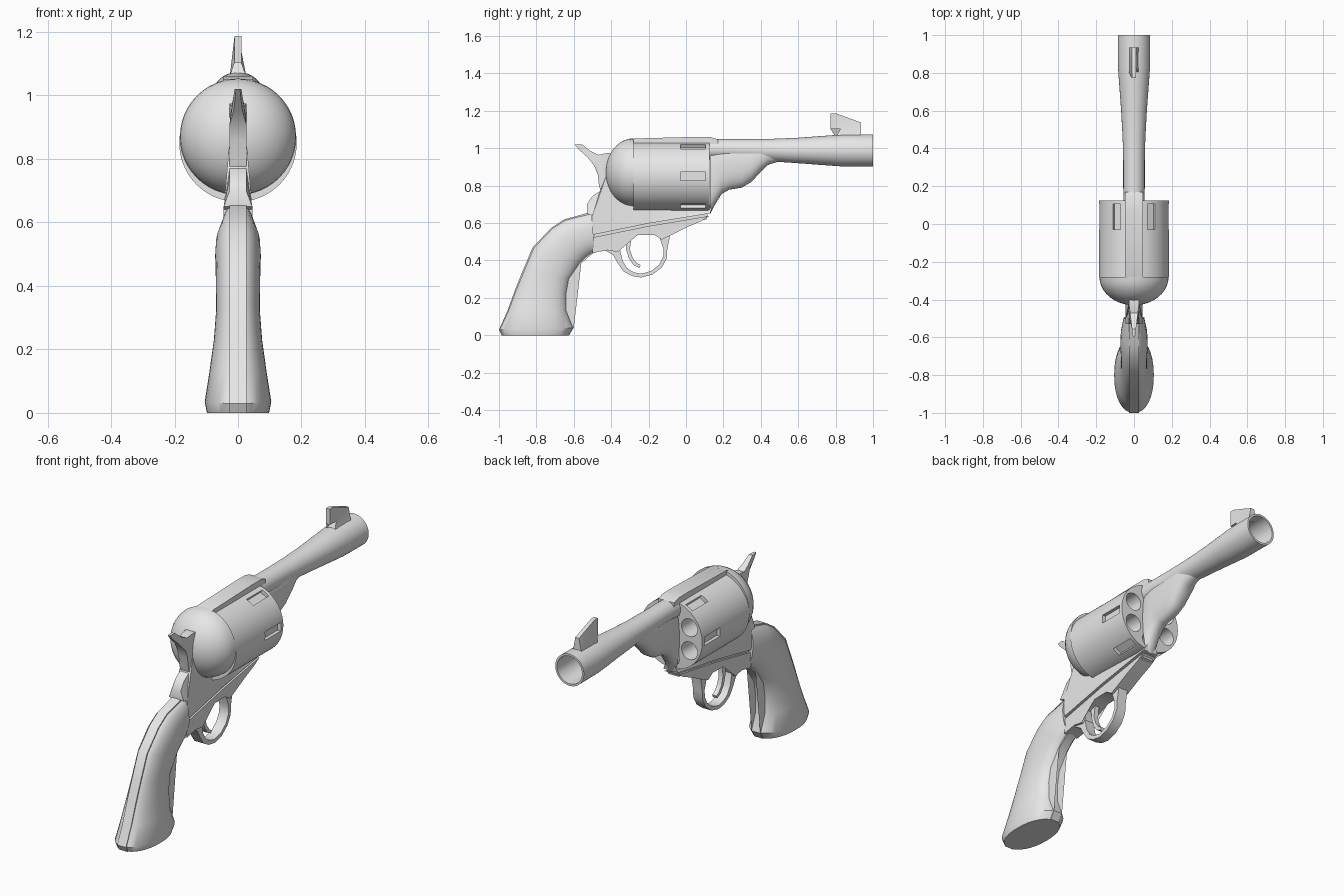
import bpy, bmesh
from math import sin, cos, pi, sqrt, radians
from mathutils import Vector, Matrix

cube = bpy.data.objects.get("Cube")
if cube:
    bpy.data.objects.remove(cube)

steel = bpy.data.materials.new("plain_grey")
steel.use_nodes = True
GREY = (0.8, 0.8, 0.8, 1)
steel.diffuse_color = GREY
steel.node_tree.nodes["Principled BSDF"].inputs["Base Color"].default_value = GREY
parts = []


def add(name, bm):
    bmesh.ops.recalc_face_normals(bm, faces=bm.faces)
    mesh = bpy.data.meshes.new(name)
    bm.to_mesh(mesh)
    bm.free()
    mesh.materials.append(steel)
    obj = bpy.data.objects.new(name, mesh)
    bpy.context.collection.objects.link(obj)
    parts.append(obj)
    return obj


def loft(name, rings):
    """Skin a list of equal-sized rings and cap both ends."""
    bm = bmesh.new()
    loops = [[bm.verts.new(p) for p in ring] for ring in rings]
    n = len(loops[0])
    for a, b in zip(loops, loops[1:]):
        for i in range(n):
            j = (i + 1) % n
            bm.faces.new((a[i], a[j], b[j], b[i]))
    bm.faces.new(loops[0])
    bm.faces.new(loops[-1])
    return add(name, bm)


def oval(back, front, half, power=2.0, n=32):
    """Superellipse between two (y, z) points, with the given half width in x."""
    a, b = Vector((0, *back)), Vector((0, *front))
    mid, arm = (a + b) / 2, (a - b) / 2
    ring = []
    for i in range(n):
        c, s = cos(2 * pi * i / n), sin(2 * pi * i / n)
        u = abs(c) ** (2 / power) * (1 if c > 0 else -1)
        v = abs(s) ** (2 / power) * (1 if s > 0 else -1)
        ring.append(mid + arm * u + Vector((half * v, 0, 0)))
    return ring


def disc(y, z, r, n=48):
    return oval((y, z + r), (y, z - r), r, 2, n)


def plate(name, outline, width):
    """Side outline of (y, z) points, extruded to +-width(y, z)."""
    bm = bmesh.new()
    sides = [[bm.verts.new((s * width(y, z), y, z)) for y, z in outline] for s in (-1, 1)]
    a, b = sides
    for i in range(len(outline)):
        j = (i + 1) % len(outline)
        bm.faces.new((a[i], a[j], b[j], b[i]))
    caps = [bm.faces.new(a), bm.faces.new(b)]
    bmesh.ops.triangulate(bm, faces=caps)
    return add(name, bm)


def ribbon(name, pairs, half):
    """Bar of rectangular section running through (outer, inner) point pairs."""
    loft(name, [[(-half, *o), (half, *o), (half, *i), (-half, *i)] for o, i in pairs])


# Barrel with hollow muzzle
barrel = [(0.1, 0.995, 0.055), (0.3, 0.993, 0.056), (0.45, 0.99, 0.06), (0.6, 0.988, 0.068),
          (0.72, 0.988, 0.077), (0.83, 0.988, 0.085), (1.0, 0.988, 0.086),
          (1.0, 0.988, 0.075), (0.8, 0.988, 0.07), (0.6, 0.988, 0.055)]
loft("barrel", [disc(*ring) for ring in barrel])

# Rounded lug under the barrel
lug = [(0.128, 0.645, 0.05), (0.15, 0.69, 0.054), (0.19, 0.755, 0.057), (0.23, 0.778, 0.058),
       (0.3, 0.79, 0.058), (0.35, 0.82, 0.058), (0.4, 0.875, 0.057), (0.44, 0.912, 0.05),
       (0.5, 0.93, 0.04)]
loft("barrel_lug", [oval((y, 1.03), (y, low), w, 2.3) for y, low, w in lug])

# Front sight blade on a flared base
plate("front_sight", [(0.773, 1.187), (0.8, 1.187), (0.935, 1.138), (0.935, 1.06),
                      (0.8, 1.06), (0.825, 1.102), (0.773, 1.102)],
      lambda y, z: 0.026 if z < 1.08 else 0.011)

# Drum with chambers and locking notches
AXIS_Z, DRUM_R = 0.85, 0.185
drum = loft("drum", [disc(-0.28, AXIS_Z, DRUM_R, 72), disc(0.125, AXIS_Z, DRUM_R, 72)])
bm = bmesh.new()
for k in range(6):
    turn = Matrix.Translation((0, 0, AXIS_Z)) @ Matrix.Rotation(k * pi / 3, 4, 'Y')
    bmesh.ops.create_cube(bm, size=1, matrix=turn @ Matrix.Translation((DRUM_R, 0.038, 0))
                          @ Matrix.Diagonal((0.04, 0.135, 0.046, 1)))
    bore = turn @ Matrix.Rotation(pi / 6, 4, 'Y') @ Matrix.Translation((0.125, 0, 0))
    bmesh.ops.create_cone(bm, cap_ends=True, segments=24, radius1=0.048, radius2=0.048,
                          depth=0.4, matrix=bore @ Matrix.Rotation(pi / 2, 4, 'X'))
cutter = add("drum_cutter", bm)
cutter.hide_render = True
cut = drum.modifiers.new("cut", 'BOOLEAN')
cut.operation, cut.solver, cut.object = 'DIFFERENCE', 'EXACT', cutter
bpy.context.view_layer.update()
baked = bpy.data.meshes.new_from_object(drum.evaluated_get(bpy.context.evaluated_depsgraph_get()))
drum.modifiers.clear()
drum.data = baked
parts.remove(cutter)
bpy.data.objects.remove(cutter)

# Domed shield behind the drum
steps = [0, 0.15, 0.3, 0.45, 0.6, 0.72, 0.82, 0.9, 0.96, 0.99, 0.999]
loft("recoil_shield", [disc(-0.28 - 0.15 * t, 0.87, 0.183 * sqrt(1 - t * t)) for t in steps])

# Top strap over the drum
plate("top_strap", [(-0.32, 1.0), (-0.32, 1.035), (-0.28, 1.052), (0.06, 1.061), (0.13, 1.06),
                    (0.17, 1.048), (0.17, 1.0)], lambda y, z: 0.047)

# Frame: upper body, recessed seam and lower body
plate("upper_frame", [(-0.5, 0.537), (-0.2, 0.598), (0.13, 0.652), (0.14, 0.69), (-0.28, 0.69),
                      (-0.28, 0.87), (-0.42, 0.87), (-0.46, 0.77), (-0.5, 0.745), (-0.53, 0.7),
                      (-0.53, 0.65), (-0.5, 0.64)],
      lambda y, z: 0.045 if z < 0.66 else 0.026)
plate("frame_seam", [(-0.49, 0.5), (0.11, 0.62), (0.12, 0.67), (-0.49, 0.6)],
      lambda y, z: 0.032)
plate("lower_frame", [(-0.5, 0.523), (-0.2, 0.584), (0.125, 0.638), (0.08, 0.61), (-0.02, 0.567),
                      (-0.09, 0.53), (-0.13, 0.512), (-0.17, 0.537), (-0.26, 0.535),
                      (-0.33, 0.505), (-0.365, 0.445), (-0.42, 0.455), (-0.5, 0.44)],
      lambda y, z: 0.042)

# Trigger guard and trigger
ribbon("trigger_guard", [((-0.43, 0.452), (-0.33, 0.51)), ((-0.39, 0.43), (-0.353, 0.46)),
                         ((-0.365, 0.385), (-0.34, 0.4)), ((-0.335, 0.342), (-0.315, 0.358)),
                         ((-0.29, 0.317), (-0.28, 0.337)), ((-0.24, 0.309), (-0.24, 0.329)),
                         ((-0.18, 0.324), (-0.187, 0.343)), ((-0.13, 0.362), (-0.145, 0.376)),
                         ((-0.103, 0.41), (-0.122, 0.42)), ((-0.1, 0.46), (-0.12, 0.46)),
                         ((-0.085, 0.535), (-0.14, 0.52))], 0.028)
ribbon("trigger", [((-0.325, 0.53), (-0.29, 0.53)), ((-0.32, 0.46), (-0.3, 0.46)),
                   ((-0.305, 0.41), (-0.285, 0.415)), ((-0.28, 0.375), (-0.265, 0.388)),
                   ((-0.25, 0.36), (-0.243, 0.375))], 0.013)

# Hammer with spur tapering to the rear
plate("hammer", [(-0.595, 1.02), (-0.555, 1.02), (-0.51, 0.985), (-0.47, 0.965), (-0.42, 0.975),
                 (-0.38, 0.97), (-0.38, 0.78), (-0.45, 0.755), (-0.465, 0.8), (-0.472, 0.86),
                 (-0.49, 0.905), (-0.525, 0.95), (-0.57, 0.99)],
      lambda y, z: 0.027 if z < 0.93 else min(0.027, 0.006 + 0.12 * (y + 0.595)))

# Grip: back point, front point, half width
grip = [((-0.985, 0.0), (-0.625, 0.0), 0.098), ((-1.0, 0.03), (-0.6, 0.04), 0.105),
        ((-0.955, 0.13), (-0.635, 0.13), 0.09), ((-0.915, 0.24), (-0.635, 0.22), 0.076),
        ((-0.875, 0.34), (-0.62, 0.3), 0.069), ((-0.82, 0.47), (-0.56, 0.385), 0.07),
        ((-0.72, 0.575), (-0.53, 0.415), 0.072), ((-0.65, 0.62), (-0.508, 0.43), 0.07),
        ((-0.505, 0.66), (-0.488, 0.442), 0.055)]
loft("grip", [oval(back, front, half, 2.2) for back, front, half in grip])
plate("grip_strap", [g[0] for g in grip] + [g[1] for g in reversed(grip)],
      lambda y, z: 0.026)

# Smooth shading with crisp edges
bpy.ops.object.select_all(action='DESELECT')
for obj in parts:
    obj.select_set(True)
bpy.context.view_layer.objects.active = parts[0]
bpy.ops.object.shade_smooth_by_angle(angle=radians(35))
